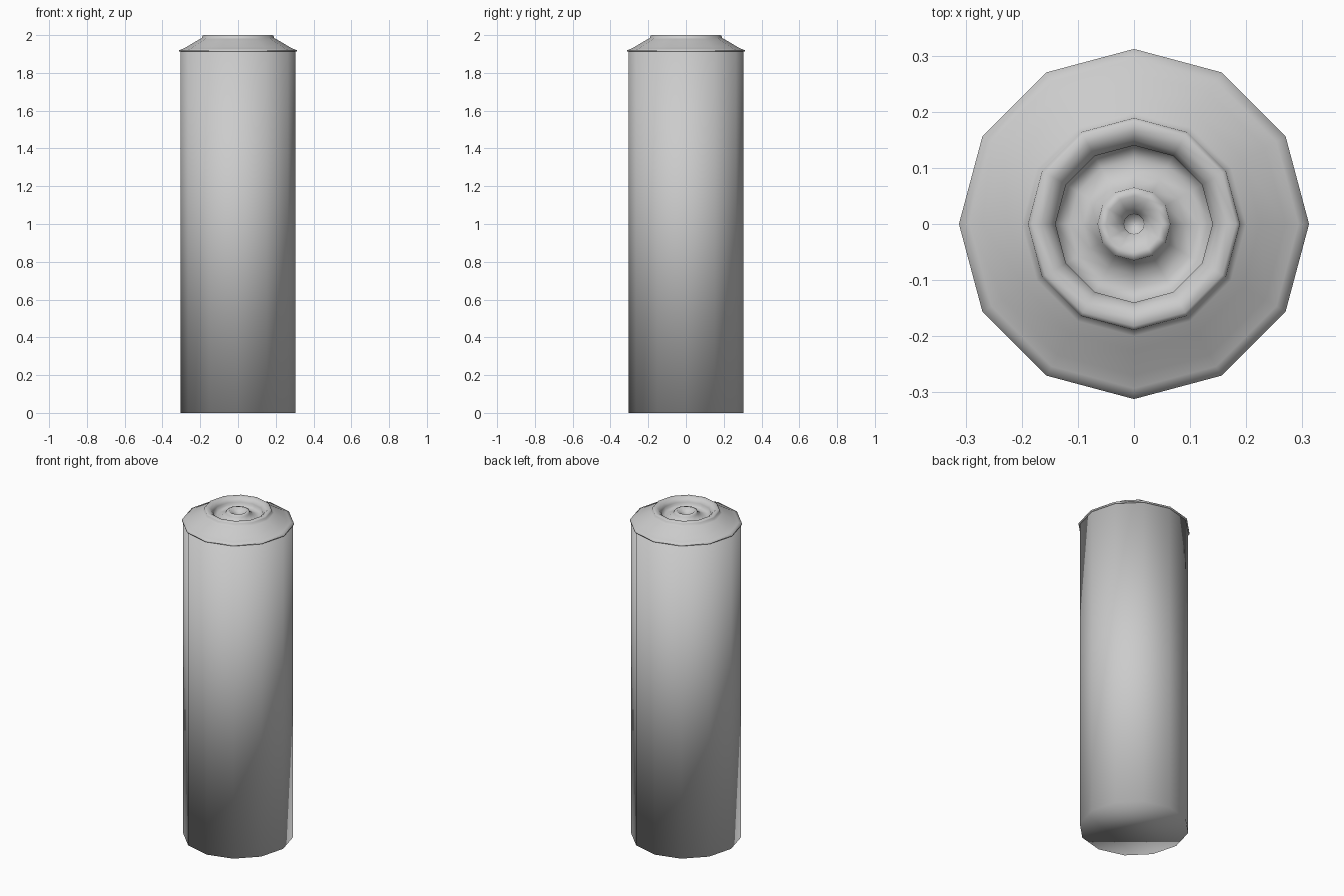
import bpy
import bmesh
from math import cos, sin, pi

if "Cube" in bpy.data.objects:
    bpy.data.objects.remove(bpy.data.objects["Cube"], do_unlink=True)

SIDES = 12

grey = bpy.data.materials.new("plain_grey")
grey.use_nodes = True
colour = (0.6, 0.6, 0.6, 1)
grey.diffuse_color = colour
grey.node_tree.nodes["Principled BSDF"].inputs["Base Color"].default_value = colour


def lathe(name, profile):
    """Revolve a (radius, height) profile around z and cap both ends."""
    bm = bmesh.new()
    rings = []
    for r, z in profile:
        rings.append([bm.verts.new((r * cos(2 * pi * i / SIDES),
                                    r * sin(2 * pi * i / SIDES), z))
                      for i in range(SIDES)])
    for low, high in zip(rings, rings[1:]):
        for i in range(SIDES):
            j = (i + 1) % SIDES
            bm.faces.new((low[i], low[j], high[j], high[i]))
    bm.faces.new(rings[0][::-1])
    bm.faces.new(rings[-1])
    for face in bm.faces:
        face.smooth = True
    mesh = bpy.data.meshes.new(name)
    bm.to_mesh(mesh)
    bm.free()
    mesh.materials.append(grey)
    obj = bpy.data.objects.new(name, mesh)
    bpy.context.collection.objects.link(obj)
    return obj


# Plain closed wall, softly shaded over both end rims
lathe("can_body", [(0.305, 0), (0.305, 1.918)])

# Rolled rim, sloping shoulder, collar, valve cup and nozzle
lathe("can_top", [
    (0.305, 1.912), (0.312, 1.914), (0.312, 1.92), (0.293, 1.927),
    (0.27, 1.939), (0.225, 1.966), (0.2, 1.98),
    (0.19, 1.985), (0.189, 1.995), (0.182, 2.0), (0.165, 2.0),
    (0.15, 1.988), (0.14, 1.975), (0.14, 1.96), (0.115, 1.95),
    (0.09, 1.958), (0.066, 1.975), (0.065, 1.985), (0.05, 1.988),
    (0.03, 1.97), (0.018, 1.96), (0.017, 1.95),
])
